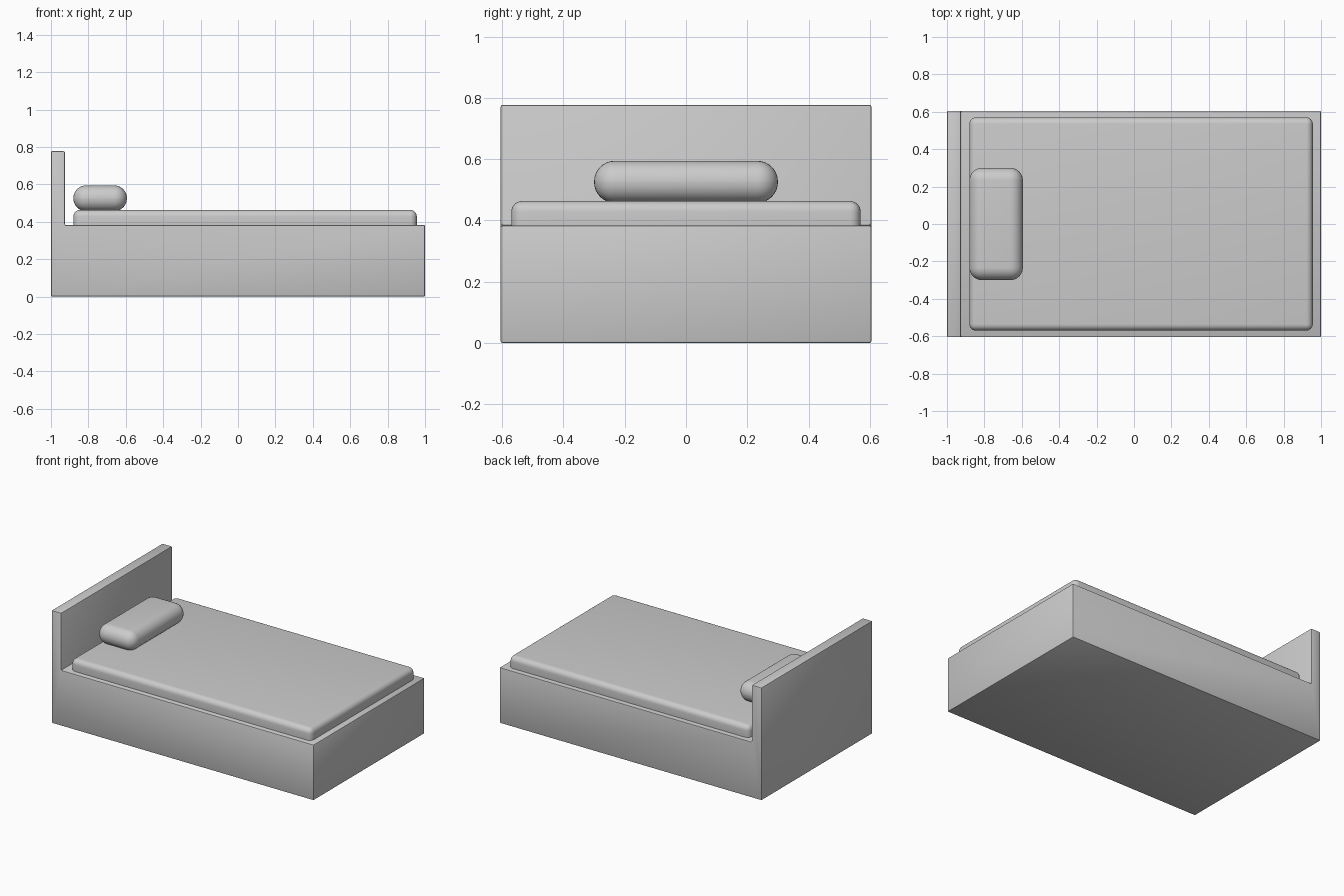
import bpy, bmesh

if "Cube" in bpy.data.objects:
    bpy.data.objects.remove(bpy.data.objects["Cube"])


def finish(name, bm, bevel, segments):
    bmesh.ops.recalc_face_normals(bm, faces=bm.faces)
    mesh = bpy.data.meshes.new(name)
    bm.to_mesh(mesh)
    bm.free()
    obj = bpy.data.objects.new(name, mesh)
    bpy.context.collection.objects.link(obj)
    mod = obj.modifiers.new("Bevel", 'BEVEL')
    mod.width = bevel
    mod.segments = segments
    bpy.ops.object.select_all(action='DESELECT')
    obj.select_set(True)
    bpy.context.view_layer.objects.active = obj
    bpy.ops.object.modifier_apply(modifier=mod.name)
    bpy.ops.object.shade_smooth_by_angle()
    return obj


def extrude_profile(name, profile, half_width, bevel, segments):
    """Extrude an xz outline along y, then round its edges."""
    bm = bmesh.new()
    face = bm.faces.new([bm.verts.new((x, -half_width, z)) for x, z in profile])
    new = bmesh.ops.extrude_face_region(bm, geom=[face])["geom"]
    verts = [v for v in new if isinstance(v, bmesh.types.BMVert)]
    bmesh.ops.translate(bm, verts=verts, vec=(0, 2 * half_width, 0))
    return finish(name, bm, bevel, segments)


def rect(x0, x1, z0, z1):
    return [(x0, z0), (x1, z0), (x1, z1), (x0, z1)]


# Base and headboard as one L-shaped body
extrude_profile("bed_frame",
                [(-1, 0), (1, 0), (1, 0.383), (-0.926, 0.383), (-0.926, 0.777), (-1, 0.777)],
                0.605, 0.006, 2)

# Mattress, sunk slightly into the frame
extrude_profile("mattress", rect(-0.88, 0.956, 0.335, 0.463), 0.57, 0.035, 6)

# Pillow with fully rounded sides
extrude_profile("pillow", rect(-0.88, -0.594, 0.457, 0.594), 0.30, 0.067, 8)
